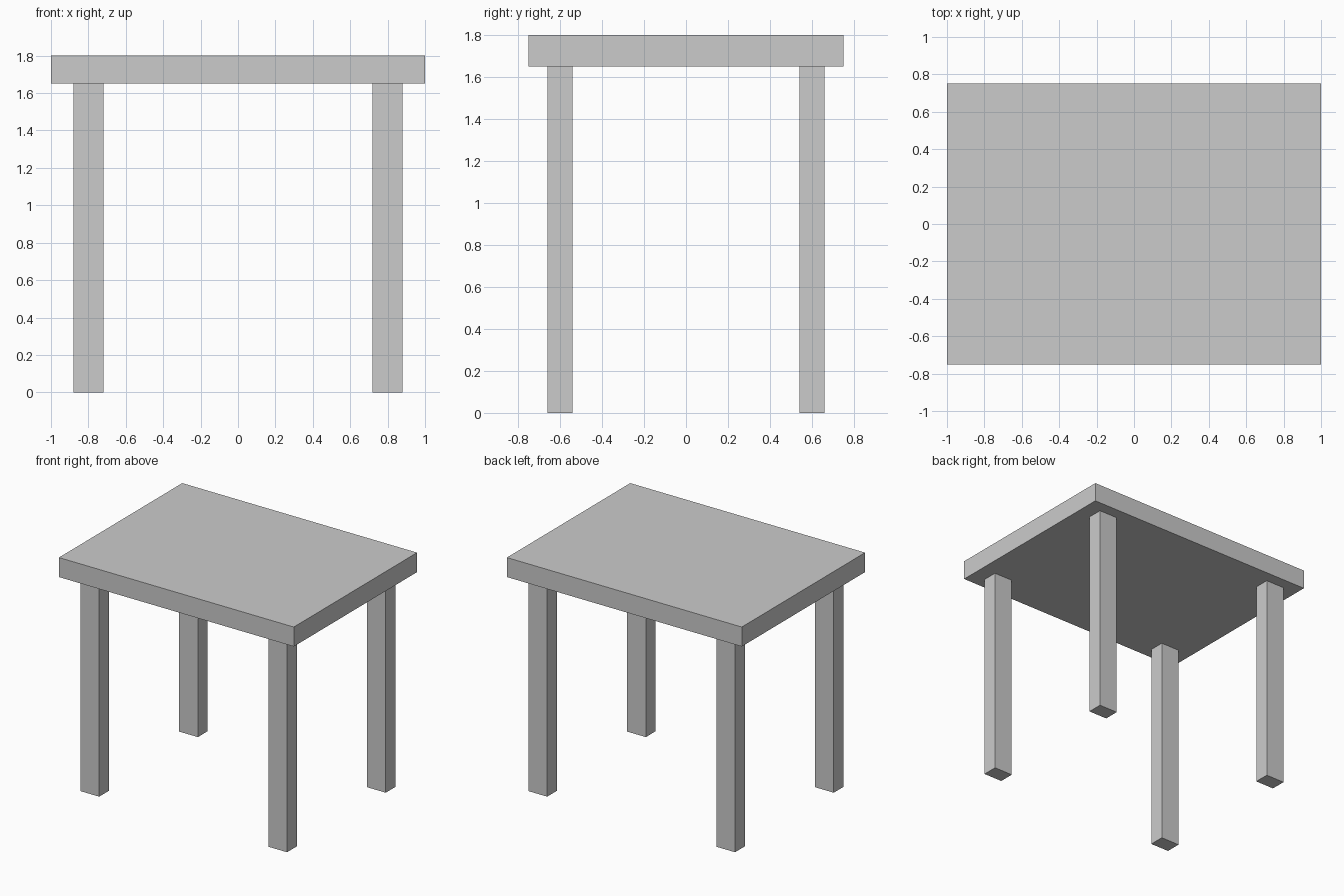
import bpy

if "Cube" in bpy.data.objects:
    bpy.data.objects.remove(bpy.data.objects["Cube"])


def box(name, center, size):
    """Add a box with its size baked into the mesh."""
    bpy.ops.mesh.primitive_cube_add(size=1, location=center)
    obj = bpy.context.object
    obj.name = name
    obj.scale = size
    bpy.ops.object.transform_apply(location=False, rotation=False, scale=True)
    return obj


TOP_Z = 1.8
THICKNESS = 0.15
LEG_HEIGHT = TOP_Z - THICKNESS

# Table top slab
box("table_top", (0, 0, TOP_Z - THICKNESS / 2), (2.0, 1.5, THICKNESS))

# Four straight legs, inset from the corners
for depth, sy in (("front", -1), ("back", 1)):
    for side, sx in (("left", -1), ("right", 1)):
        box(f"{depth}_{side}_leg", (sx * 0.8, sy * 0.6, LEG_HEIGHT / 2),
            (0.16, 0.12, LEG_HEIGHT))
